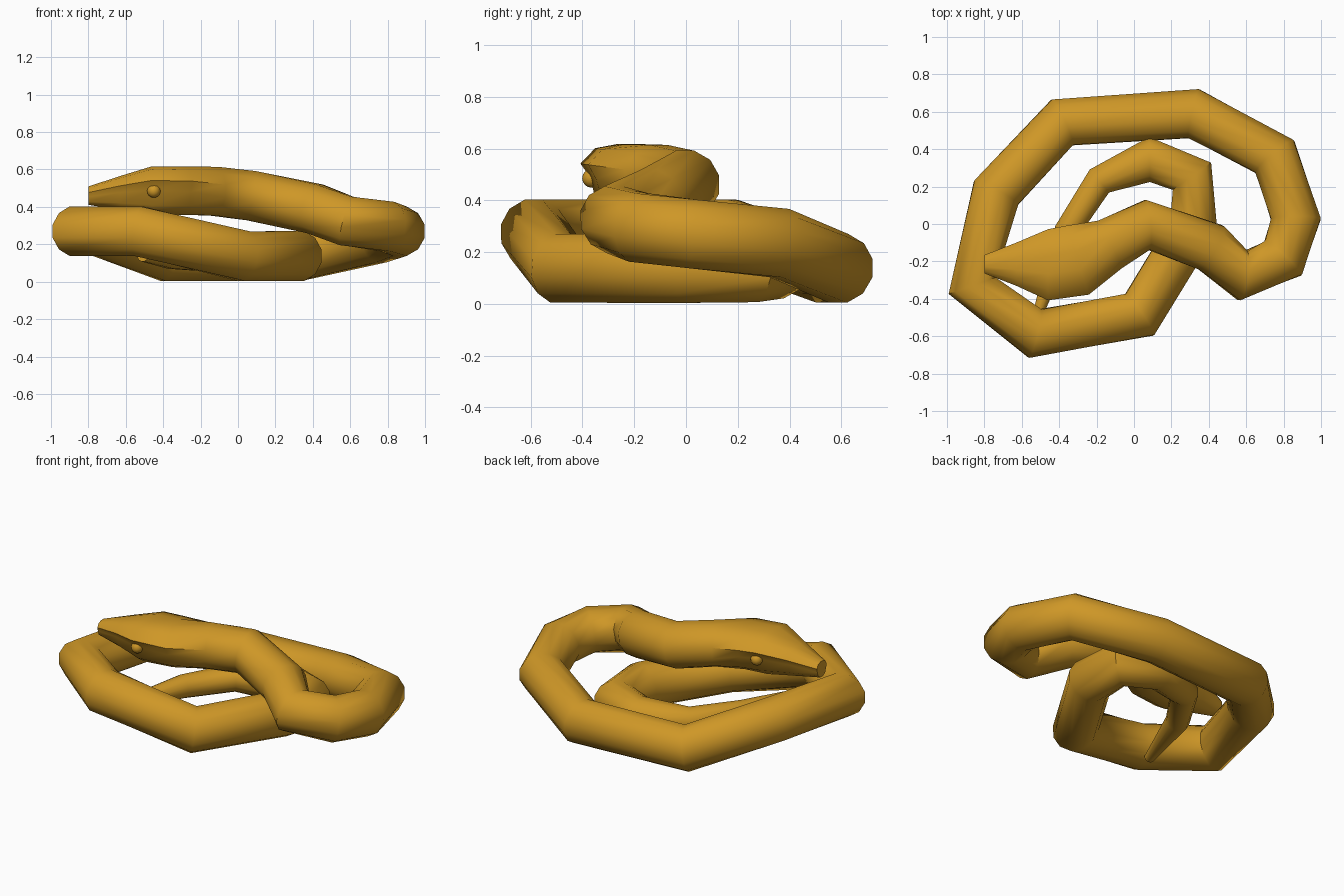
import bpy, bmesh, math
from mathutils import Vector

if "Cube" in bpy.data.objects:
    bpy.data.objects.remove(bpy.data.objects["Cube"])

gold = bpy.data.materials.new("golden snake")
gold.diffuse_color = (0.62, 0.31, 0.02, 1)
gold.use_nodes = True
gold.node_tree.nodes["Principled BSDF"].inputs["Base Color"].default_value = gold.diffuse_color

# cross-sections, 12 points each: round body and browed head (mirrored halves)
ROUND = [(math.cos(math.radians(15 + 30 * k)), math.sin(math.radians(15 + 30 * k))) for k in range(12)]
half = [(0.3, -1), (0.7, -0.6), (0.8, 0.02), (1, 0.42), (0.7, 0.88), (0.26, 1)]
HEAD = half[3:] + [(-u, v) for u, v in reversed(half)] + half[:3]

# path from snout to tail: x, y, z, half width, half height, head shape amount
path = [
    (-0.80, -0.215, 0.46, 0.05, 0.05, 0.5),
    (-0.63, -0.215, 0.475, 0.115, 0.09, 1),
    (-0.46, -0.218, 0.487, 0.19, 0.13, 1),
    (-0.30, -0.193, 0.487, 0.195, 0.13, 0.8),
    (-0.13, -0.11, 0.484, 0.147, 0.135, 0),
    (0.07, -0.005, 0.46, 0.138, 0.138, 0),
    (0.41, -0.125, 0.39, 0.138, 0.138, 0),
    (0.58, -0.275, 0.325, 0.138, 0.138, 0),
    (0.797, -0.183, 0.295, 0.138, 0.138, 0),
    (0.865, 0.027, 0.27, 0.138, 0.138, 0),
    (0.753, 0.36, 0.235, 0.138, 0.138, 0),
    (0.32, 0.59, 0.137, 0.138, 0.138, 0),
    (-0.385, 0.543, 0.137, 0.138, 0.138, 0),
    (-0.737, 0.167, 0.27, 0.138, 0.138, 0),
    (-0.865, -0.33, 0.27, 0.138, 0.138, 0),
    (-0.53, -0.585, 0.27, 0.138, 0.138, 0),
    (0.03, -0.485, 0.137, 0.138, 0.138, 0),
    (0.32, -0.01, 0.137, 0.135, 0.138, 0),
    (0.31, 0.255, 0.137, 0.13, 0.135, 0),
    (0.083, 0.345, 0.137, 0.125, 0.12, 0),
    (-0.185, 0.23, 0.137, 0.083, 0.083, 0),
    (-0.36, -0.04, 0.137, 0.07, 0.07, 0),
    (-0.51, -0.47, 0.137, 0.03, 0.03, 0),
]


def finish(bm, name):
    bmesh.ops.recalc_face_normals(bm, faces=bm.faces)
    me = bpy.data.meshes.new(name)
    bm.to_mesh(me)
    bm.free()
    me.materials.append(gold)
    ob = bpy.data.objects.new(name, me)
    bpy.context.collection.objects.link(ob)
    bpy.ops.object.select_all(action='DESELECT')
    ob.select_set(True)
    bpy.context.view_layer.objects.active = ob
    bpy.ops.object.shade_smooth_by_angle(angle=math.radians(50))
    return ob


# body and head: rings lofted along the coil
bm = bmesh.new()
pts = [Vector(p[:3]) for p in path]
rings = []
for i, (x, y, z, w, h, amount) in enumerate(path):
    t = Vector()
    if i > 0:
        t += (pts[i] - pts[i - 1]).normalized()
    if i < len(pts) - 1:
        t += (pts[i + 1] - pts[i]).normalized()
    if i < 3:
        t = Vector((1, 0, 0))
    t.normalize()
    side = t.cross(Vector((0, 0, 1))).normalized()
    up = side.cross(t)
    ring = []
    for a, b in zip(ROUND, HEAD):
        u = a[0] + (b[0] - a[0]) * amount
        v = a[1] + (b[1] - a[1]) * amount
        ring.append(bm.verts.new(pts[i] + side * u * w + up * v * h))
    rings.append(ring)
for r, s in zip(rings, rings[1:]):
    for k in range(12):
        n = (k + 1) % 12
        bm.faces.new((r[k], r[n], s[n], s[k]))
bm.faces.new(rings[0])
bm.faces.new(rings[-1])
finish(bm, "snake_body")

# eyes, one under each brow
for name, sgn in (("left_eye", 1), ("right_eye", -1)):
    bm = bmesh.new()
    bmesh.ops.create_uvsphere(bm, u_segments=12, v_segments=8, radius=0.036)
    eye = finish(bm, name)
    eye.location = (-0.45, -0.215 + sgn * 0.15, 0.485)
